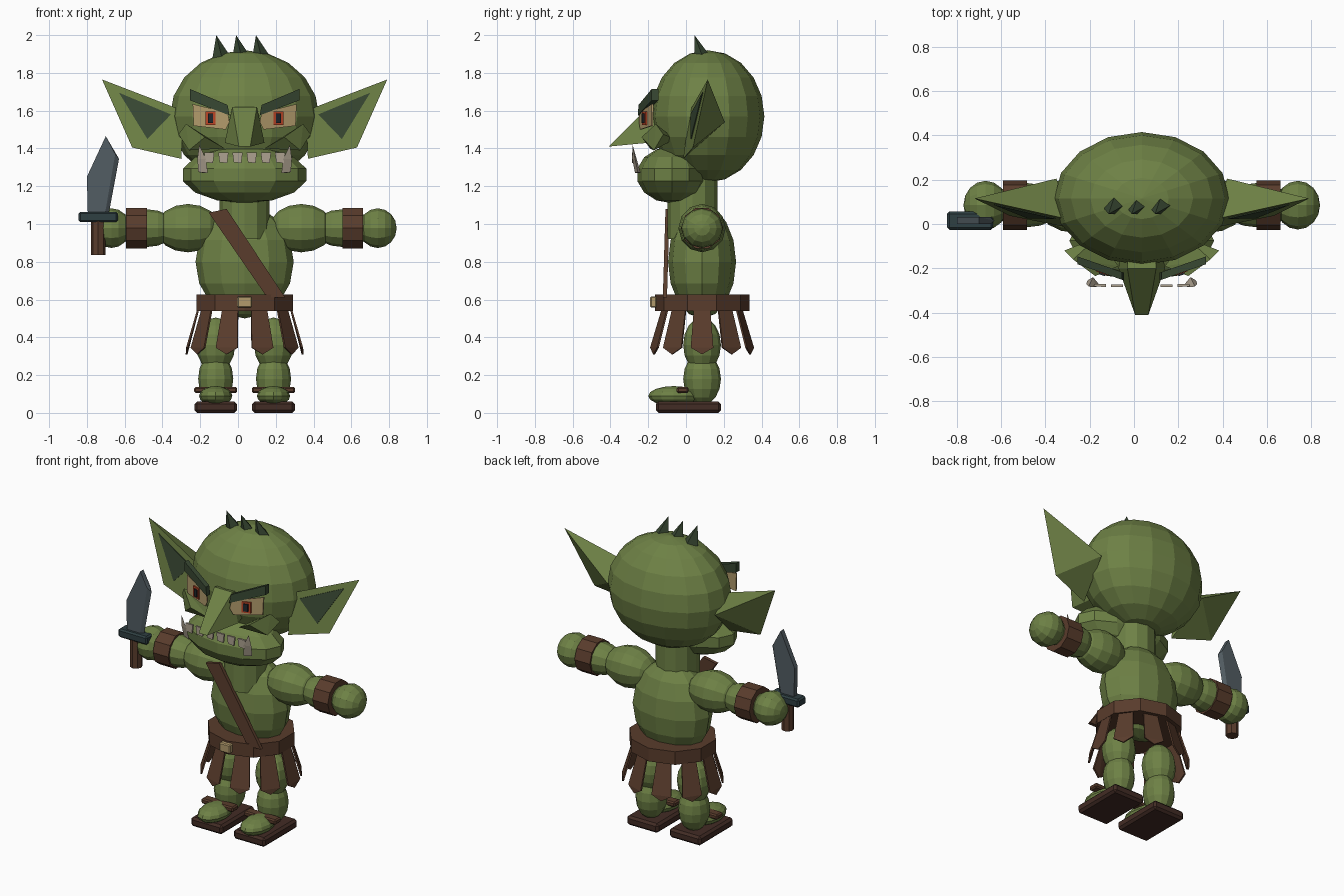
import bpy
import bmesh
from math import radians, sin, cos, pi
from mathutils import Matrix, Vector

default_cube = bpy.data.objects.get("Cube")
if default_cube:
    bpy.data.objects.remove(default_cube, do_unlink=True)

CENTRE = 0.035   # the body axis; the blade makes the figure wider on one side
DEPTH = 0.085    # y of the torso, arm and leg axes
SIDES = (("left", 1), ("right", -1))


def material(name, colour):
    mat = bpy.data.materials.new(name)
    mat.use_nodes = True
    mat.diffuse_color = (*colour, 1)
    mat.node_tree.nodes["Principled BSDF"].inputs["Base Color"].default_value = (*colour, 1)
    return mat


SKIN = material("green skin", (0.155, 0.22, 0.06))
DARK_SKIN = material("dark green", (0.04, 0.065, 0.033))
LEATHER = material("brown leather", (0.1, 0.045, 0.025))
SOLE = material("dark leather", (0.055, 0.025, 0.018))
TAN = material("pale tan", (0.45, 0.33, 0.15))
TOOTH = material("ivory", (0.42, 0.36, 0.28))
RED = material("red iris", (0.5, 0.06, 0.02))
BLACK = material("dark pupil", (0.015, 0.02, 0.025))
STEEL = material("blade steel", (0.085, 0.11, 0.125))
IRON = material("dark iron", (0.028, 0.05, 0.055))


def finish(name, bm, mat):
    """Turn a bmesh, built around the body axis, into a flat-shaded object."""
    bmesh.ops.recalc_face_normals(bm, faces=bm.faces)
    bmesh.ops.translate(bm, verts=bm.verts, vec=(CENTRE, 0, 0))
    mesh = bpy.data.meshes.new(name)
    bm.to_mesh(mesh)
    bm.free()
    mesh.materials.append(mat)
    obj = bpy.data.objects.new(name, mesh)
    bpy.context.collection.objects.link(obj)
    return obj


def place(centre, size, along_x=False):
    turn = Matrix.Rotation(radians(90), 4, 'Y') if along_x else Matrix()
    return Matrix.Translation(centre) @ Matrix.Diagonal((*size, 1)) @ turn


def ball(name, centre, radii, mat=SKIN, segments=12, rings=8, along_x=False):
    bm = bmesh.new()
    bmesh.ops.create_uvsphere(bm, u_segments=segments, v_segments=rings, radius=1,
                              matrix=place(centre, radii, along_x))
    return finish(name, bm, mat)


def drum(name, centre, size, mat, sides=10, along_x=False):
    """Capped cylinder; size holds the radii and, on its axis, the length."""
    bm = bmesh.new()
    bmesh.ops.create_cone(bm, cap_ends=True, segments=sides, radius1=1, radius2=1,
                          depth=1, matrix=place(centre, size, along_x))
    return finish(name, bm, mat)


def box(name, centre, size, mat, bevel=0):
    bm = bmesh.new()
    bmesh.ops.create_cube(bm, size=1, matrix=place(centre, size))
    if bevel:
        bmesh.ops.bevel(bm, geom=bm.edges[:], offset=bevel, segments=1, affect='EDGES')
    return finish(name, bm, mat)


def hull(name, points, mat, side=1):
    bm = bmesh.new()
    for x, y, z in points:
        bm.verts.new((x * side, y, z))
    found = bmesh.ops.convex_hull(bm, input=bm.verts)
    loose = [v for v in bm.verts if not v.link_faces]
    bmesh.ops.delete(bm, geom=loose, context='VERTS')
    bmesh.ops.dissolve_limit(bm, angle_limit=radians(1), verts=bm.verts, edges=bm.edges)
    return finish(name, bm, mat)


def plate(name, outline, depth_at, thick, mat, side=1):
    """Thin front-facing plate from an x, z outline on a sloping surface."""
    bm = bmesh.new()
    rows = [[bm.verts.new((x * side, depth_at(x, z) + shift, z)) for x, z in outline]
            for shift in (0, thick)]
    bm.faces.new(rows[0])
    bm.faces.new(rows[1])
    for i in range(len(outline)):
        j = i - 1
        bm.faces.new((rows[0][i], rows[0][j], rows[1][j], rows[1][i]))
    return finish(name, bm, mat)


def rectangle(x, z, half_x, half_z):
    return [(x - half_x, z - half_z), (x + half_x, z - half_z),
            (x + half_x, z + half_z), (x - half_x, z + half_z)]


# Head, jaw, neck and torso
ball("head", (0, 0.115, 1.57), (0.395, 0.3, 0.35), segments=16, rings=10)
ball("jaw", (0, -0.075, 1.26), (0.335, 0.187, 0.15), rings=7)
drum("neck", (0, 0.035, 1.12), (0.132, 0.132, 0.4), SKIN, sides=12)
ball("torso", (0, DEPTH, 0.8), (0.26, 0.18, 0.3))

# Nose: wide at the brow, hooked forward to a narrow tip
hull("nose", [(s * x, y, z) for s in (1, -1) for x, y, z in (
    (0.065, -0.2, 1.62), (0.03, -0.41, 1.41), (0.105, -0.2, 1.43),
    (0.06, -0.1, 1.6), (0.09, -0.1, 1.45))], SKIN)

# Hair spikes leaning forward
for i in (-1, 0, 1):
    x = i * 0.105 - 0.015
    hull(f"hair_spike_{i + 2}", [(x - 0.05, 0.07, 1.88), (x, 0.045, 1.88),
         (x + 0.05, 0.09, 1.88), (x, 0.135, 1.88), (x - 0.03, 0.045, 2.0)], DARK_SKIN)


# Sloping surfaces that carry the ears, eyes and brows
def ear_front(x, z):
    return 0.02 + 0.166 * (x - 0.325) + 0.144 * (z - 1.6)


def eye_front(x, z):
    return -0.25 + 0.35 * (x - 0.08)


def brow_front(x, z):
    return -0.235 + 0.35 * (x - 0.08)


for label, s in SIDES:
    # Pointed ear with a dark inner panel
    rim = [(0.755, 1.765), (0.595, 1.405), (0.335, 1.345), (0.325, 1.6)]
    hull(f"{label}_ear", [(x, ear_front(x, z), z) for x, z in rim]
         + [(0.385, 0.205, 1.54)], SKIN, s)
    plate(f"{label}_inner_ear", [(0.665, 1.695), (0.515, 1.45), (0.39, 1.58)],
          lambda x, z: ear_front(x, z) - 0.005, 0.008, DARK_SKIN, s)

    # Eye, iris, pupil and angry brow
    plate(f"{label}_eye", [(0.275, 1.635), (0.27, 1.52), (0.1, 1.5), (0.08, 1.54),
          (0.09, 1.59)], eye_front, 0.009, TAN, s)
    plate(f"{label}_iris", rectangle(0.18, 1.56, 0.026, 0.035),
          lambda x, z: eye_front(x, z) - 0.008, 0.009, RED, s)
    plate(f"{label}_pupil", rectangle(0.18, 1.56, 0.013, 0.024),
          lambda x, z: eye_front(x, z) - 0.016, 0.009, BLACK, s)
    plate(f"{label}_brow", [(0.29, 1.715), (0.09, 1.63), (0.08, 1.575), (0.29, 1.655)],
          lambda x, z: brow_front(x, z) - 0.02, 0.035, DARK_SKIN, s)

    # Angular cheek and lower tusk
    hull(f"{label}_cheek", [(0.105, -0.19, 1.4), (0.21, -0.235, 1.46), (0.31, -0.16, 1.53),
         (0.35, -0.12, 1.475), (0.295, -0.17, 1.39), (0.2, -0.06, 1.45)], SKIN, s)
    hull(f"{label}_tusk", [(0.195, -0.27, 1.27), (0.245, -0.255, 1.275), (0.22, -0.24, 1.27),
         (0.205, -0.285, 1.345), (0.25, -0.27, 1.345), (0.24, -0.283, 1.42)], TOOTH, s)

    # Arm, held straight out
    ball(f"{label}_upper_arm", (s * 0.3, DEPTH, 0.978), (0.17, 0.125, 0.128), along_x=True)
    ball(f"{label}_forearm", (s * 0.52, DEPTH, 0.978), (0.16, 0.1, 0.1), along_x=True)
    drum(f"{label}_bracer", (s * 0.572, DEPTH, 0.978), (0.11, 0.112, 0.112), LEATHER,
         along_x=True)
    ball(f"{label}_hand", (s * 0.705, DEPTH, 0.978), (0.1, 0.11, 0.105), along_x=True)

    # Leg, foot and sandal
    hip = s * 0.153
    ball(f"{label}_thigh", (hip, DEPTH, 0.36), (0.103, 0.1, 0.145))
    ball(f"{label}_shin", (hip, DEPTH, 0.18), (0.093, 0.1, 0.14))
    ball(f"{label}_foot", (hip, -0.065, 0.09), (0.088, 0.135, 0.052))
    box(f"{label}_sandal_sole", (hip, 0.0125, 0.03), (0.226, 0.345, 0.06), SOLE, 0.014)
    box(f"{label}_sandal_strap", (hip, -0.018, 0.121), (0.228, 0.062, 0.033), LEATHER, 0.008)

# Upper teeth
for i in range(6):
    x = (i - 2.5) * 0.075
    plate(f"tooth_{i + 1}", [(x - 0.027, 1.378), (x + 0.027, 1.378), (x + 0.02, 1.322),
          (x - 0.02, 1.327)], lambda x, z: -0.287 + abs(x) * 0.02, 0.012, TOOTH)

# Belt, buckle and shoulder strap
drum("belt", (0, DEPTH, 0.583), (0.268, 0.25, 0.085), LEATHER)
box("buckle", (0, -0.172, 0.587), (0.078, 0.035, 0.058), TAN, 0.006)
plate("chest_strap", [(-0.19, 1.06), (-0.095, 1.08), (0.215, 0.61), (0.12, 0.61)],
      lambda x, z: -0.12 + 0.03 * (z - 0.7), 0.022, LEATHER)

# Skirt of ten flared, pointed leather flaps
for i in range(10):
    angle = 2 * pi * (i + 0.5) / 10
    out = Vector((sin(angle), -cos(angle), 0))
    across = Vector((cos(angle), sin(angle), 0))
    points = []
    for half, flare, z in ((0.042, -0.005, 0.57), (0.06, 0.06, 0.345), (0, 0.062, 0.31)):
        for sign in (1, -1):
            for thick in (0, 0.01):
                reach = Vector((out.x * (0.24 + flare), out.y * (0.2 + flare), z))
                points.append(reach + Vector((0, DEPTH, 0)) + across * half * sign + out * thick)
    hull(f"skirt_flap_{i + 1}", points, LEATHER)

# Short sword in the right hand
GRIP = -0.775
drum("sword_grip", (GRIP, 0.015, 0.93), (0.038, 0.038, 0.19), LEATHER, sides=8)
box("sword_guard", (GRIP, 0.015, 1.037), (0.208, 0.082, 0.055), IRON, 0.01)
flat = [(-0.83, 1.05), (-0.835, 1.25), (-0.735, 1.465), (-0.685, 1.37), (-0.74, 1.05)]
edge = [(-0.665, 1.345), (-0.72, 1.05)]
hull("sword_blade", [(x, 0.015 + t, z) for x, z in flat for t in (-0.016, 0.016)]
     + [(x, 0.015, z) for x, z in edge], STEEL)
